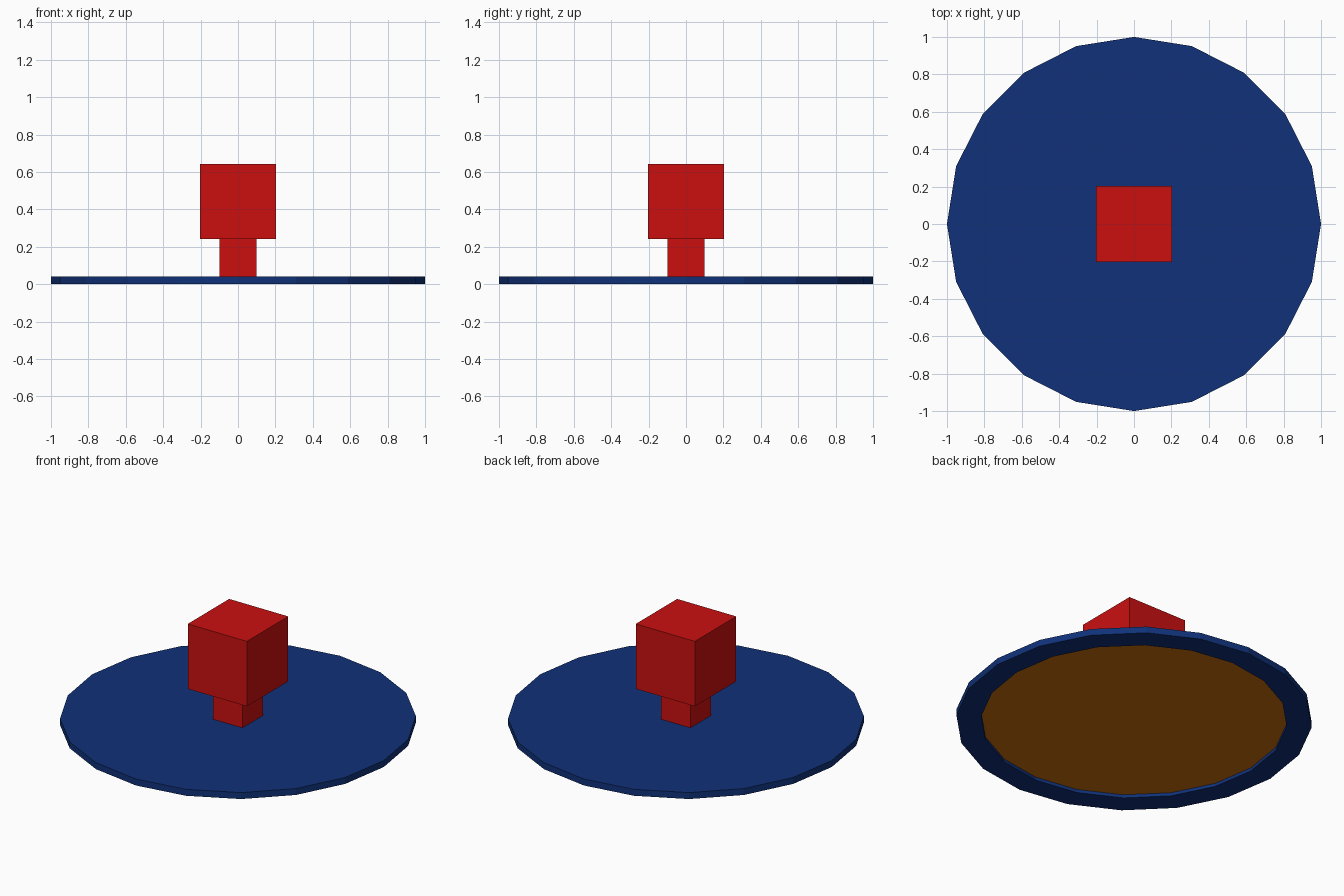
import bpy
import bmesh
from mathutils import Matrix, Vector

default = bpy.data.objects.get("Cube")
if default:
    bpy.data.objects.remove(default, do_unlink=True)


def make_material(name, rgb):
    mat = bpy.data.materials.new(name)
    mat.use_nodes = True
    mat.diffuse_color = (*rgb, 1)
    mat.node_tree.nodes["Principled BSDF"].inputs["Base Color"].default_value = (*rgb, 1)
    return mat


red = make_material("red", (0.60, 0.005, 0.005))
blue = make_material("deep blue", (0.005, 0.031, 0.19))
brown = make_material("orange brown", (0.60, 0.155, 0.004))


def add_object(name, bm, *materials):
    mesh = bpy.data.meshes.new(name)
    bm.to_mesh(mesh)
    bm.free()
    for mat in materials:
        mesh.materials.append(mat)
    obj = bpy.data.objects.new(name, mesh)
    bpy.context.collection.objects.link(obj)
    return obj


def add_cuboid(name, width, bottom, height, mat):
    bm = bmesh.new()
    place = Matrix.Translation((0, 0, bottom + height / 2))
    size = Matrix.Diagonal((width, width, height, 1))
    bmesh.ops.create_cube(bm, size=1, matrix=place @ size)
    return add_object(name, bm, mat)


SIDES = 20
THICKNESS = 0.04
RECESS_RADIUS = 0.86
RECESS_DEPTH = 0.02

# Round base plate with a recessed underside
bm = bmesh.new()
bmesh.ops.create_cone(bm, cap_ends=True, segments=SIDES, radius1=1, radius2=1,
                      depth=THICKNESS, matrix=Matrix.Translation((0, 0, THICKNESS / 2)))
bm.normal_update()
floor = min(bm.faces, key=lambda f: f.normal.z)
# Rim ring, then the recess wall
bmesh.ops.inset_region(bm, faces=[floor], thickness=0)
for v in floor.verts:
    v.co.x *= RECESS_RADIUS
    v.co.y *= RECESS_RADIUS
bmesh.ops.inset_region(bm, faces=[floor], thickness=0)
bmesh.ops.translate(bm, verts=floor.verts[:], vec=Vector((0, 0, RECESS_DEPTH)))
floor.material_index = 1
bm.normal_update()
add_object("base_plate", bm, blue, brown)

# Square stem and cube head
add_cuboid("stem", 0.2, THICKNESS, 0.2, red)
add_cuboid("head", 0.405, THICKNESS + 0.2, 0.403, red)
